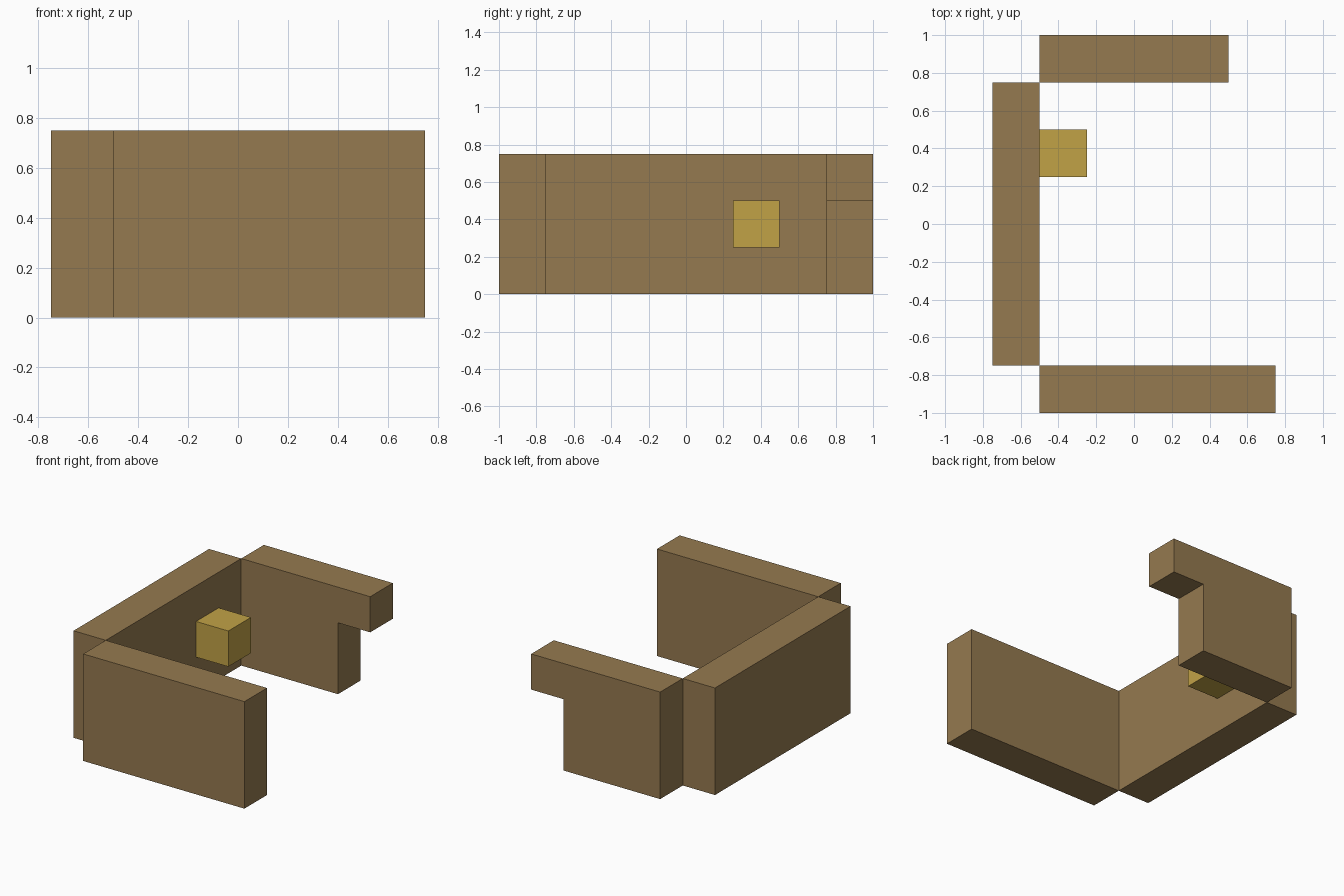
import bpy
import bmesh
from mathutils import Vector

default = bpy.data.objects.get("Cube")
if default:
    bpy.data.objects.remove(default, do_unlink=True)


def make_material(name, rgb):
    mat = bpy.data.materials.new(name)
    mat.use_nodes = True
    color = (*rgb, 1.0)
    mat.diffuse_color = color
    mat.node_tree.nodes["Principled BSDF"].inputs["Base Color"].default_value = color
    return mat


def extrude_profile(name, profile, y_min, y_max, mat):
    """Extrude an x-z outline along y into a closed, flat-shaded solid."""
    bm = bmesh.new()
    face = bm.faces.new([bm.verts.new((x, y_min, z)) for x, z in profile])
    result = bmesh.ops.extrude_face_region(bm, geom=[face])
    moved = [v for v in result["geom"] if isinstance(v, bmesh.types.BMVert)]
    bmesh.ops.translate(bm, verts=moved, vec=Vector((0, y_max - y_min, 0)))
    bmesh.ops.recalc_face_normals(bm, faces=bm.faces)
    mesh = bpy.data.meshes.new(name)
    bm.to_mesh(mesh)
    bm.free()
    mesh.materials.append(mat)
    obj = bpy.data.objects.new(name, mesh)
    bpy.context.scene.collection.objects.link(obj)
    return obj


def block(name, x, y, z, mat):
    outline = [(x[0], z[0]), (x[1], z[0]), (x[1], z[1]), (x[0], z[1])]
    return extrude_profile(name, outline, *y, mat)


brown = make_material("wood brown", (0.30, 0.193, 0.079))
gold = make_material("gold", (0.535, 0.36, 0.062))

HEIGHT = 0.75

# Plain walls
block("front_wall", (-0.5, 0.75), (-1, -0.75), (0, HEIGHT), brown)
block("side_wall", (-0.75, -0.5), (-0.75, 0.75), (0, HEIGHT), brown)

# Back wall with an overhanging top end
back_outline = [(-0.5, 0), (0.25, 0), (0.25, 0.5), (0.5, 0.5), (0.5, HEIGHT), (-0.5, HEIGHT)]
extrude_profile("back_wall", back_outline, 0.75, 1, brown)

# Small block mounted on the inside of the side wall
block("wall_block", (-0.5, -0.25), (0.25, 0.5), (0.25, 0.5), gold)
